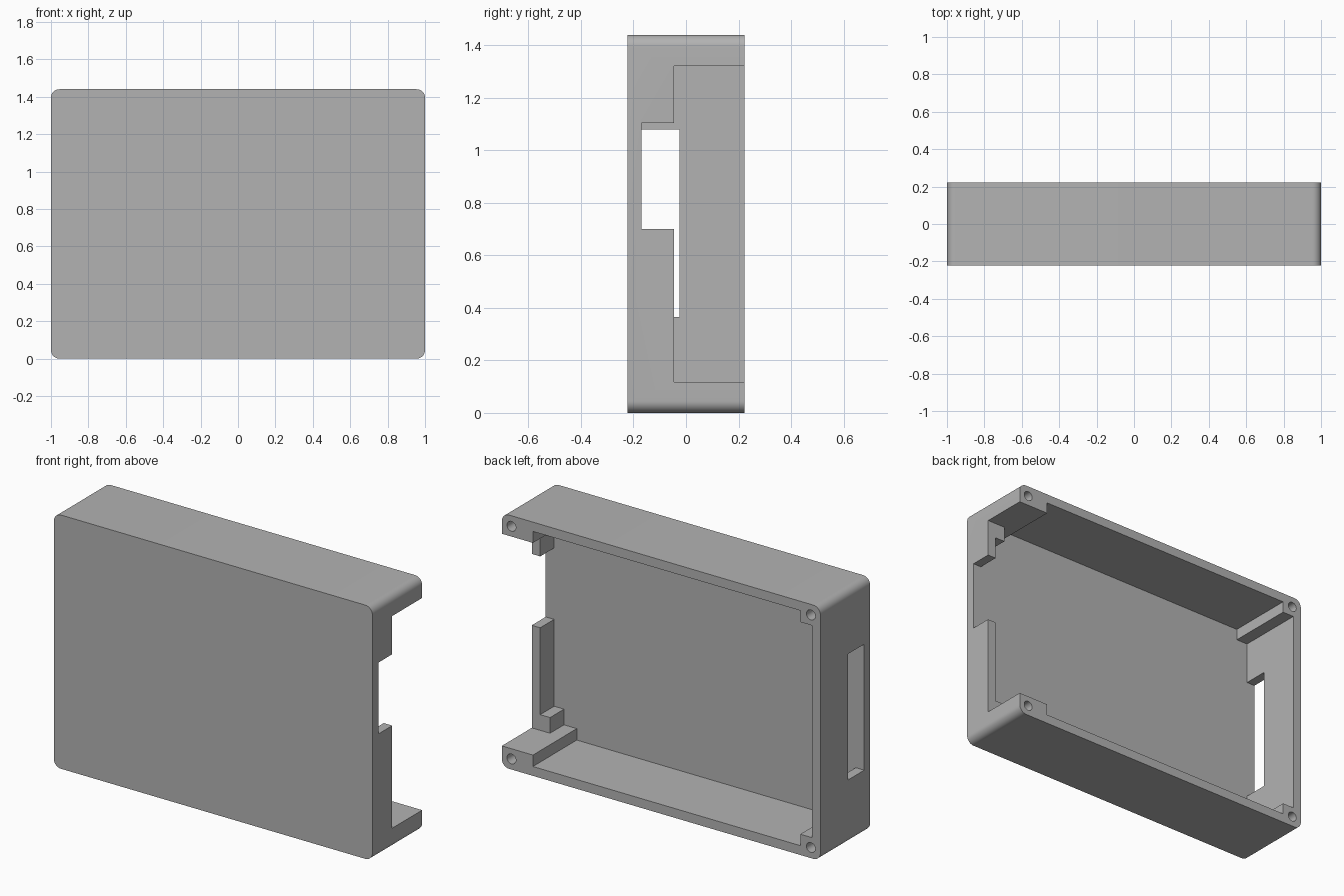
import bpy, bmesh, math

W, D, H = 2.0, 0.446, 1.44      # overall size
HX, HY = W / 2, D / 2
T = 0.053                       # wall thickness
FLOOR = -HY + T                 # inside face of the front panel
POST = 0.118                    # height of the corner posts
LEDGE = -0.045                  # depth of the open side's low wall
R = 0.045                       # corner radius
HOLE_R, HOLE_INSET = 0.028, 0.06

cube = bpy.data.objects.get("Cube")
if cube:
    bpy.data.objects.remove(cube, do_unlink=True)

grey = bpy.data.materials.new("light_grey_plastic")
grey.use_nodes = True
grey.diffuse_color = (0.45, 0.45, 0.45, 1)
grey.node_tree.nodes["Principled BSDF"].inputs["Base Color"].default_value = grey.diffuse_color


def prism(name, outline, y0, y1):
    """Extrude an (x, z) outline from y0 to y1."""
    bm = bmesh.new()
    face = bm.faces.new([bm.verts.new((x, y0, z)) for x, z in outline])
    side = bmesh.ops.extrude_face_region(bm, geom=[face])["geom"]
    verts = [v for v in side if isinstance(v, bmesh.types.BMVert)]
    bmesh.ops.translate(bm, vec=(0, y1 - y0, 0), verts=verts)
    bmesh.ops.recalc_face_normals(bm, faces=bm.faces)
    mesh = bpy.data.meshes.new(name)
    bm.to_mesh(mesh)
    bm.free()
    mesh.materials.append(grey)
    obj = bpy.data.objects.new(name, mesh)
    bpy.context.collection.objects.link(obj)
    return obj


def box(name, x0, x1, y0, y1, z0, z1):
    return prism(name, [(x0, z0), (x1, z0), (x1, z1), (x0, z1)], y0, y1)


def arc(cx, cz, r, start, sweep, steps):
    angles = [start + sweep * i / steps for i in range(steps + 1)]
    return [(cx + r * math.cos(a), cz + r * math.sin(a)) for a in angles]


def combine(target, tool, operation):
    """Apply a boolean and discard the tool."""
    tool.hide_render = True
    mod = target.modifiers.new(tool.name, 'BOOLEAN')
    mod.operation, mod.solver, mod.object = operation, 'EXACT', tool
    bpy.context.view_layer.objects.active = target
    bpy.ops.object.modifier_apply(modifier=mod.name)
    bpy.data.objects.remove(tool, do_unlink=True)


# Solid shell with rounded corners
outline = []
for i, (sx, sz) in enumerate([(1, 1), (-1, 1), (-1, -1), (1, -1)]):
    outline += arc(sx * (HX - R), H / 2 + sz * (H / 2 - R), R, i * math.pi / 2, math.pi / 2, 10)
shell = prism("enclosure_shell", outline, -HY, HY)

# Cavity, stepped around the four corner posts
xi, xl, xr = HX - T, -0.874, 0.805
lower = [(-xi, POST), (xl, POST), (xl, T), (xr, T), (xr, POST), (xi, POST)]
upper = [(x, H - z) for x, z in reversed(lower)]
combine(shell, prism("cavity", lower + upper, FLOOR, HY + 0.1), 'DIFFERENCE')

# Open side, its deeper notch and the slot in the opposite wall
for name, x0, x1, y0, y1, z0, z1 in [
        ("open_side", 0.9, 1.1, LEDGE, HY + 0.1, POST, H - POST),
        ("notch", 0.9, 1.1, FLOOR, HY, 0.7, 1.105),
        ("slot", -1.1, -0.9, FLOOR, -0.025, 0.365, 1.08)]:
    combine(shell, box(name, x0, x1, y0, y1, z0, z1), 'DIFFERENCE')

# Small stop blocks beside the open side, mirrored top and bottom
for z0, z1 in [(POST, 0.207), (H - 0.207, H - POST)]:
    grow = 0.01
    low = z0 - grow if z0 == POST else z0
    high = z1 if z0 == POST else z1 + grow
    combine(shell, box("stop_block", 0.885, xi + grow, FLOOR - grow, LEDGE, low, high), 'UNION')

# Screw holes in the corner posts
for x in (-HX + HOLE_INSET, HX - HOLE_INSET):
    for z in (HOLE_INSET, H - HOLE_INSET):
        circle = arc(x, z, HOLE_R, 0, math.tau, 24)[:-1]
        combine(shell, prism("screw_hole", circle, HY - 0.25, HY + 0.1), 'DIFFERENCE')

# Smooth the corners and holes, keep the edges sharp
bpy.ops.object.select_all(action='DESELECT')
shell.select_set(True)
bpy.context.view_layer.objects.active = shell
bpy.ops.object.shade_smooth_by_angle(angle=math.radians(30))
